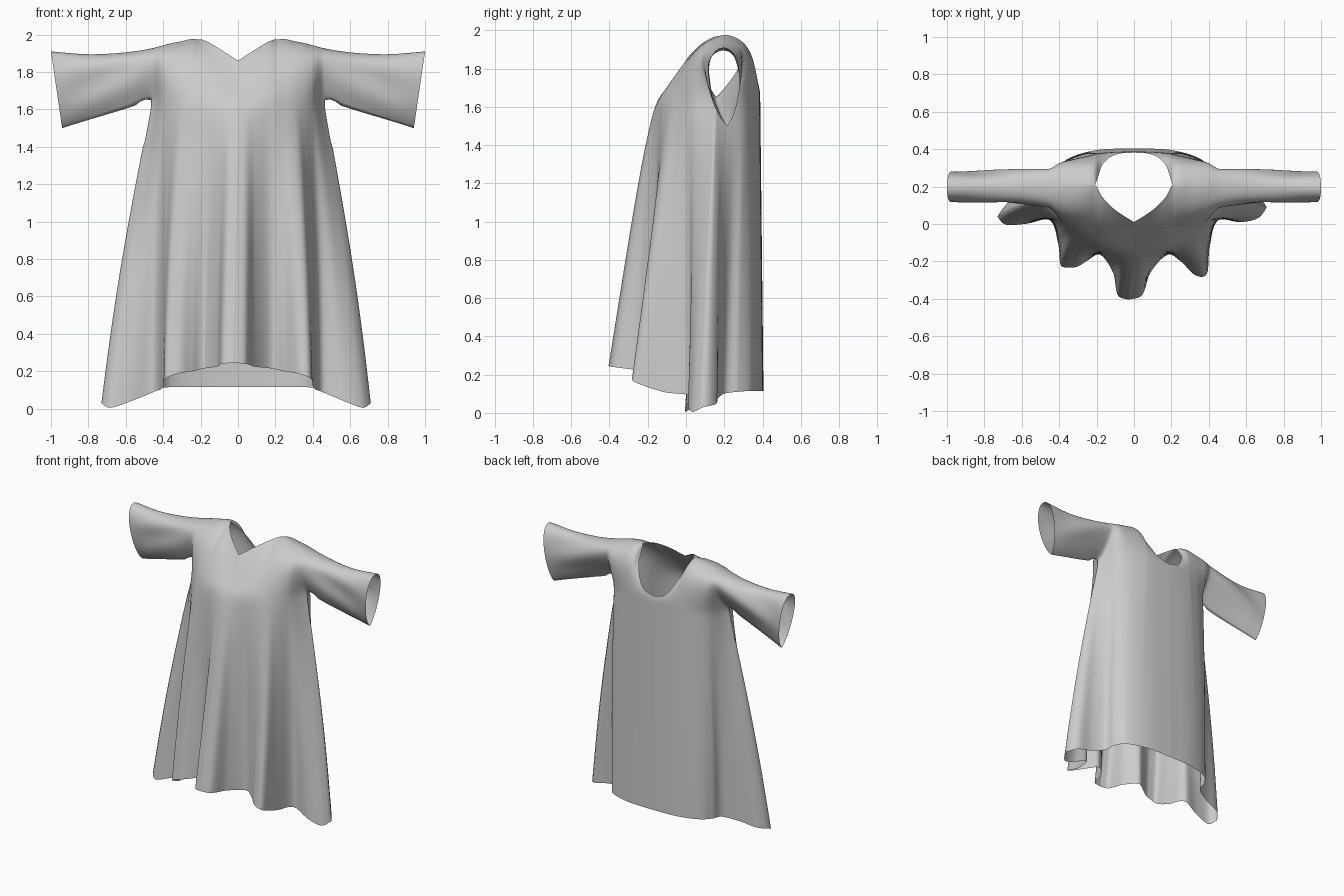
import bpy, bmesh, math

if "Cube" in bpy.data.objects:
    bpy.data.objects.remove(bpy.data.objects["Cube"])

ARMPIT, NECK = 0.46, 0.21


def spline(table, x):
    """Smooth interpolation of table rows (key, values...) at key x."""
    n = len(table)
    i = 0
    while i < n - 2 and x > table[i + 1][0]:
        i += 1
    a, b = table[i], table[i + 1]
    h = b[0] - a[0]
    t = (x - a[0]) / h

    def slope(j, k):
        lo, hi = table[max(j - 1, 0)], table[min(j + 1, n - 1)]
        return (hi[k] - lo[k]) / (hi[0] - lo[0])
    out = []
    for k in range(1, len(a)):
        out.append((2*t**3 - 3*t*t + 1) * a[k] + (t**3 - 2*t*t + t) * h * slope(i, k)
                   + (3*t*t - 2*t**3) * b[k] + (t**3 - t*t) * h * slope(i + 1, k))
    return out


# Yoke and sleeve sections: |x|, bottom (y,z), control (y,z), top or neckline (y,z)
FRONT = [
    (0.00, -.140, 1.65, -.06, 1.75, .010, 1.860),
    (0.10, -.135, 1.65, -.03, 1.81, .075, 1.925),
    (0.17, -.120, 1.65, .01, 1.89, .145, 1.965),
    (0.21, -.105, 1.65, .03, 1.93, .210, 1.975),
    (0.32, -.045, 1.65, .02, 1.94, .200, 1.963),
    (0.40, .030, 1.65, .015, 1.92, .200, 1.945),
    (0.46, .155, 1.65, .02, 1.915, .200, 1.928),
    (0.60, .165, 1.605, .03, 1.895, .200, 1.905),
    (0.80, .190, 1.55, .035, 1.885, .195, 1.895),
    (1.00, .215, 1.50, .030, 1.905, .195, 1.910)]
BACK = [
    (0.00, .388, 1.65, .388, 1.675, .382, 1.70),
    (0.10, .385, 1.65, .385, 1.70, .370, 1.74),
    (0.17, .380, 1.65, .378, 1.80, .315, 1.86),
    (0.21, .374, 1.65, .372, 1.93, .210, 1.975),
    (0.32, .338, 1.65, .375, 1.94, .200, 1.963),
    (0.40, .280, 1.65, .385, 1.92, .200, 1.945),
    (0.46, .155, 1.65, .385, 1.915, .200, 1.928),
    (0.60, .165, 1.605, .375, 1.895, .200, 1.905),
    (0.80, .190, 1.55, .365, 1.885, .195, 1.895),
    (1.00, .215, 1.50, .360, 1.905, .195, 1.910)]

# Hem outline: |x| at the chest, then x, y, z at the hem
HEM_FRONT = [
    (0.00, 0.00, -.405, .245), (0.04, .065, -.38, .24), (0.09, .10, -.26, .225),
    (0.15, .18, -.165, .215), (0.21, .25, -.20, .200), (0.27, .33, -.275, .185),
    (0.31, .39, -.265, .160), (0.35, .405, -.12, .110), (0.39, .45, .02, .090),
    (0.42, .57, .01, .040), (0.445, .67, .035, .005), (0.46, .71, .09, .030)]
HEM_BACK = [
    (0.00, 0.00, .405, .115), (0.15, .20, .395, .115), (0.30, .36, .345, .115),
    (0.38, .42, .27, .110), (0.41, .44, .20, .100), (0.43, .54, .165, .075),
    (0.45, .66, .155, .045), (0.46, .71, .09, .030)]


def section(ax, is_back):
    f, b = spline(FRONT, ax), spline(BACK, ax)
    s = b if is_back else f
    if ax > ARMPIT - 1e-6:      # sleeve closes underneath
        s[0:2] = [(f[k] + b[k]) / 2 for k in (0, 1)]
    else:
        s[1] = 1.65
    if ax > NECK - 1e-6:        # shoulder closes on top
        s[4:6] = [(f[k] + b[k]) / 2 for k in (4, 5)]
    return s


def yoke_column(x, is_back, n=24):
    y0, z0, yc, zc, y1, z1 = section(abs(x), is_back)
    k, pts = 0.75, []
    slant = max(0, (abs(x) - ARMPIT) / (1 - ARMPIT))
    # lower control: steep on the torso, rounding under towards the sleeve end
    r = min(1, max(0, (abs(x) - .42) / .45))
    ya = y0 + (k - .2 * r) * (yc - y0)
    za = z0 + (k + (.22 - k) * r) * (zc - z0)
    yb, zb = y1 + k * (yc - y1), z1 + k * (zc - z1)
    for i in range(n + 1):
        t = i / n
        w = ((1-t)**3, 3*t*(1-t)**2, 3*t*t*(1-t), t**3)
        y = w[0]*y0 + w[1]*ya + w[2]*yb + w[3]*y1
        z = w[0]*z0 + w[1]*za + w[2]*zb + w[3]*z1
        # soft drag lines running out of the armpit
        y += .012 * math.sin(math.pi*t)**2 * math.sin(22*(z - 1.7) + 9*abs(x)) * math.sin(math.pi*slant)
        px = abs(x) - .06 * slant**2 * (z1 - z) / .41
        pts.append((math.copysign(px, x), y, z))
    return pts


def skirt_column(x, is_back, m=44):
    ax, sx = abs(x), math.copysign(1, x)
    y0, z0 = section(ax, is_back)[0:2]
    hx, hy, hz = spline(HEM_BACK if is_back else HEM_FRONT, ax)
    hx *= sx
    if not is_back:             # folds are slightly uneven left to right
        hx -= .03 * max(0, 1 - ax / .15)
        if sx < 0:
            hy += .05 * math.exp(-((ax - .29) / .05)**2)
    if sx < 0:
        edge = math.exp(-((ax - ARMPIT) / .03)**2)
        hy -= .05 * edge
        hx -= .02 * edge
    pts = []
    for i in range(m + 1):
        s = i / m
        px = (x + (hx - x) * s) * (1 + .03 * math.sin(math.pi * s))
        py = y0 + (hy - y0) * s
        if not is_back:
            py -= .025 * math.sin(math.pi * math.sqrt(s)) * (1 - ax / ARMPIT)
        pts.append((px, py, z0 + (max(hz, 0) - z0) * s))
    return pts


def add_grid(bm, columns):
    grid = [[bm.verts.new(p) for p in col] for col in columns]
    for a, b in zip(grid, grid[1:]):
        for i in range(len(a) - 1):
            bm.faces.new((a[i], b[i], b[i + 1], a[i + 1]))


half_body = [i * .005 for i in range(1, 93)]
half_sleeve = [ARMPIT + i * .03 for i in range(1, 19)]
body = [-x for x in reversed(half_body)] + [0.0] + half_body
full = [-x for x in reversed(half_sleeve)] + body + half_sleeve

# Dress: front and back sheets of yoke with sleeves, and of skirt, welded together
bm = bmesh.new()
for is_back in (False, True):
    add_grid(bm, [yoke_column(x, is_back) for x in full])
    add_grid(bm, [skirt_column(x, is_back) for x in body])
bmesh.ops.remove_doubles(bm, verts=bm.verts, dist=1e-4)
bmesh.ops.recalc_face_normals(bm, faces=bm.faces)
mesh = bpy.data.meshes.new("dress")
bm.to_mesh(mesh)
# Inner vertices near the yoke, away from open edges, get relaxed
soft = [v.index for v in bm.verts
        if 1.4 < v.co.z and abs(v.co.x) < .53 and not v.is_boundary]
bm.free()
dress = bpy.data.objects.new("dress", mesh)
bpy.context.collection.objects.link(dress)

# Relax the seams between yoke, skirt and sleeves
relax = dress.modifiers.new("relax", 'SMOOTH')
relax.factor = 0.5
relax.iterations = 8
dress.vertex_groups.new(name="seams").add(soft, 1.0, 'REPLACE')
relax.vertex_group = "seams"
for p in mesh.polygons:
    p.use_smooth = True
